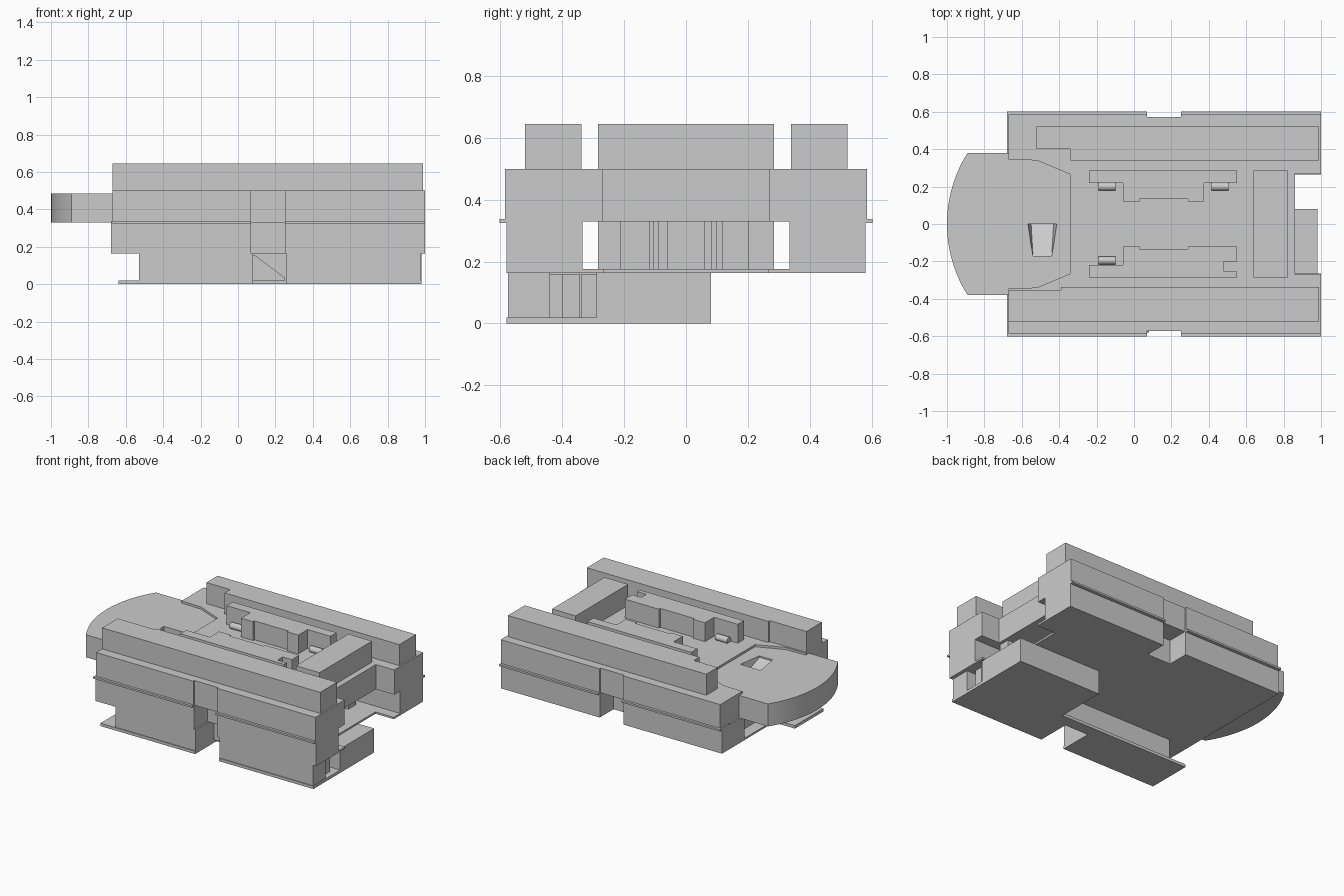
import bpy, bmesh, math

if "Cube" in bpy.data.objects:
    bpy.data.objects.remove(bpy.data.objects["Cube"])


def prism(name, pts, z0, z1):
    """Extrude a plan outline (x, y) between two heights."""
    bm = bmesh.new()
    face = bm.faces.new([bm.verts.new((x, y, z0)) for x, y in pts])
    new = bmesh.ops.extrude_face_region(bm, geom=[face])["geom"]
    for v in new:
        if isinstance(v, bmesh.types.BMVert):
            v.co.z = z1
    bmesh.ops.recalc_face_normals(bm, faces=bm.faces)
    me = bpy.data.meshes.new(name)
    bm.to_mesh(me)
    bm.free()
    ob = bpy.data.objects.new(name, me)
    bpy.context.collection.objects.link(ob)
    return ob


def box(name, x0, x1, y0, y1, z0, z1):
    return prism(name, [(x0, y0), (x1, y0), (x1, y1), (x0, y1)], z0, z1)


def flip(pts):
    return [(x, -y) for x, y in pts]


# Lower base: bottom plate, front housings and wide rear block
prism("base_plate", [(-.64, -.58), (.08, -.58), (.08, -.35), (.26, -.35), (.26, -.58),
                     (.98, -.58), (.98, .08), (.35, .08), (.35, -.27), (-.64, -.27)], 0, .02)
box("base_left_housing", -.53, .08, -.575, -.29, .02, .165)
box("base_notch_wall", .08, .26, -.345, -.29, .02, .165)
box("base_right_housing", .26, .975, -.575, -.44, .02, .165)
box("base_rear_block", .35, .98, -.29, .08, .02, .165)
for i, (y, x) in enumerate([(-.44, .9), (-.40, .94), (-.34, .9)]):
    box(f"base_column_{i}", .26, x, y, y + (.04 if i == 0 else .055), .02, .16)
brace = prism("notch_brace", [(.08, .02), (.25, .02), (.25, .035), (.09, .155), (.08, .155)], 0, .03)
brace.rotation_euler.x = math.pi / 2
brace.location.y = -.345

# Middle layer floor with rear opening
prism("middle_floor", [(-.68, -.575), (.07, -.575), (.07, -.43), (.25, -.43), (.25, -.575),
                       (1, -.575), (1, -.265), (.86, -.265), (.86, .265), (1, .265),
                       (1, .575), (.25, .575), (.25, .43), (.07, .43), (.07, .575),
                       (-.68, .575)], .163, .176)
# Middle side walls with a deep notch, and thin projecting lips
for side in (-1, 1):
    tag = "front" if side < 0 else "back"
    wall = [(-.68, .335), (1, .335), (1, .58), (.25, .58), (.25, .43), (.07, .43),
            (.07, .58), (-.68, .58)]
    prism(f"{tag}_middle_wall", wall if side > 0 else flip(wall), .163, .33)
    for i, (a, b) in enumerate([(-.68, .07), (.25, 1)]):
        y0, y1 = sorted((.5 * side, .602 * side))
        box(f"{tag}_lip_{i}", a, b, y0, y1, .324, .337)

# Inner core columns seen through the rear opening
cols = [-.285, -.21, -.12, -.105, -.09, -.06, .06, .08, .1, .12, .2, .285]
ends = [.84, .6, .68, .62, .68, .56, .62, .68, .6, .45, .7]
for i, x in enumerate(ends):
    box(f"core_column_{i}", -.6, x, cols[i], cols[i + 1], .17, .33)

# Upper deck, wrapped round the rounded platform
half = [(1, .27), (1, .585), (.25, .585), (.25, .572), (.07, .572), (.07, .585),
        (-.67, .585), (-.67, .345), (-.52, .34), (-.34, .265)]
prism("upper_deck", [(.86, .27)] + half + flip(half)[::-1] + [(.86, -.27)], .33, .5)

# Rounded platform with a sloping pit
R = .711
a_max = math.asin(.38 / R)
arc = [(-.289 - R * math.cos(a), R * math.sin(a))
       for a in [a_max * (1 - i / 12) for i in range(25)]]
outline = arc + [(-.67, -.38), (-.67, -.345), (-.52, -.34), (-.34, -.265),
                 (-.34, .265), (-.52, .34), (-.67, .345), (-.67, .38)]
platform = prism("rounded_platform", outline, .33, .485)
bm = bmesh.new()
top = [(-.57, 0), (-.41, 0), (-.44, -.17), (-.54, -.17)]
vs = [bm.verts.new((x, y, .5)) for x, y in top]
vs += [bm.verts.new((x, 0, .40)) for x in (-.55, -.43)]
vs += [bm.verts.new((x, -.17, .475)) for x in (-.44, -.54)]
bmesh.ops.convex_hull(bm, input=vs)
bmesh.ops.recalc_face_normals(bm, faces=bm.faces)
me = bpy.data.meshes.new("pit_cutter")
bm.to_mesh(me)
bm.free()
cutter = bpy.data.objects.new("pit_cutter", me)
bpy.context.collection.objects.link(cutter)
cutter.hide_render = True
cutter.hide_set(True)
mod = platform.modifiers.new("pit", "BOOLEAN")
mod.operation = "DIFFERENCE"
mod.solver = "EXACT"
mod.object = cutter
bpy.context.view_layer.objects.active = platform
platform.select_set(True)
bpy.ops.object.shade_smooth_by_angle(angle=math.radians(20))

# Long top rails and cross bar
prism("front_top_rail", [(-.67, -.52), (.99, -.52), (.99, -.337), (-.39, -.337),
                         (-.39, -.352), (-.67, -.352)], .5, .645)
prism("back_top_rail", [(-.52, .4), (-.34, .4), (-.34, .34), (.99, .34), (.99, .522),
                        (-.52, .522)], .5, .645)
box("cross_bar", .64, .82, -.285, .285, .5, .645)

# Stepped centre rows
prism("back_row", [(-.24, .22), (-.06, .22), (-.06, .12), (.03, .12), (.03, .135), (.29, .135),
                   (.29, .12), (.375, .12), (.375, .22), (.55, .22), (.55, .285),
                   (-.24, .285)], .5, .63)
prism("front_row", [(-.24, -.285), (.55, -.285), (.55, -.255), (.48, -.255), (.48, -.2),
                    (.55, -.2), (.55, -.12), (.29, -.12), (.29, -.135), (.03, -.135),
                    (.03, -.12), (-.06, -.12), (-.06, -.22), (-.24, -.22)], .5, .63)

# Small round pins beside the rows
for i, (x, y) in enumerate([(-.145, .2), (.46, .2), (-.145, -.195)]):
    bpy.ops.mesh.primitive_cylinder_add(vertices=16, radius=.022, depth=.09,
                                        location=(x, y, .515), rotation=(0, math.pi / 2, 0))
    bpy.context.object.name = f"pin_{i}"
    bpy.ops.object.shade_smooth_by_angle(angle=math.radians(35))
